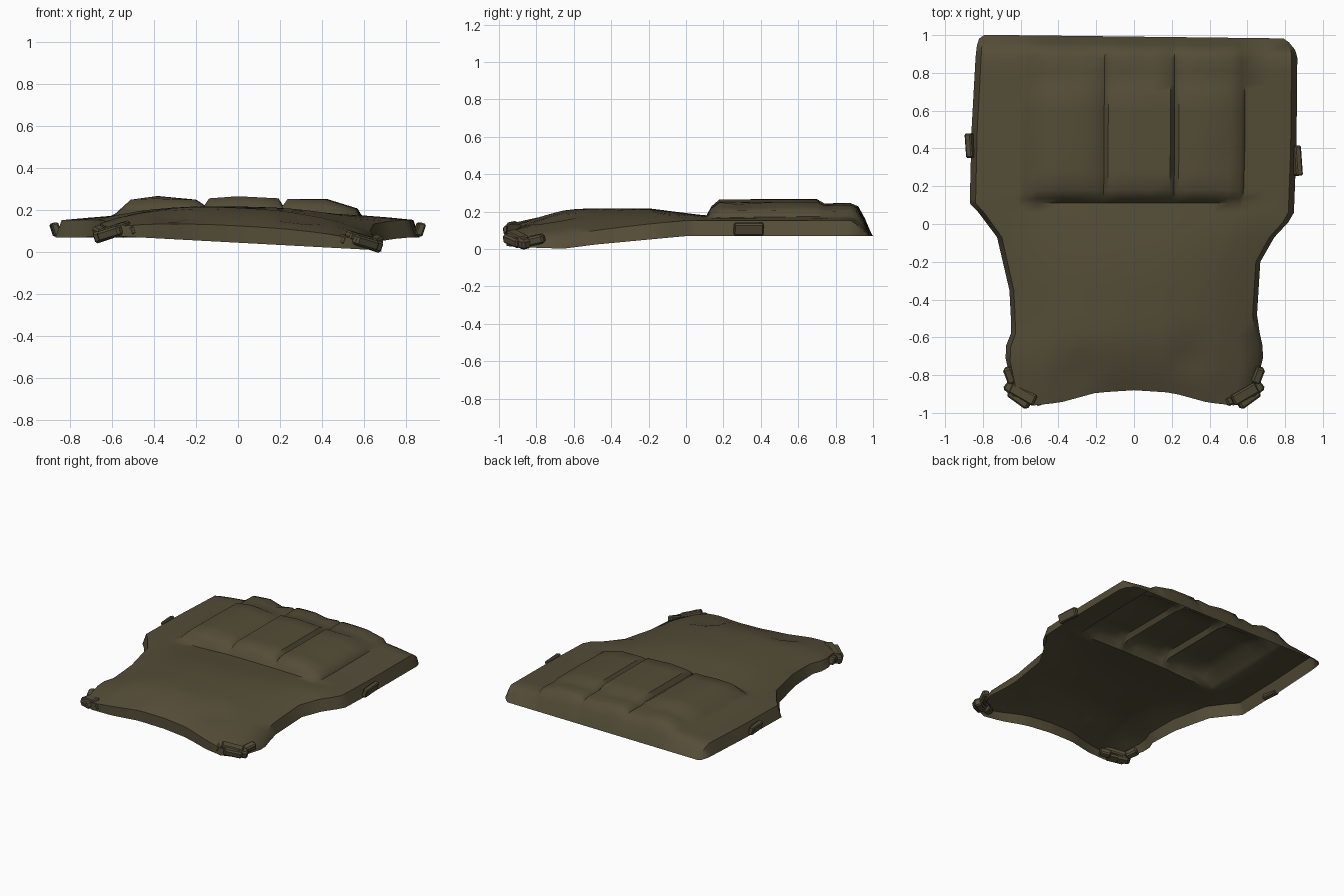
import bpy, bmesh, math
from mathutils import Matrix, Vector

if "Cube" in bpy.data.objects:
    bpy.data.objects.remove(bpy.data.objects["Cube"])

olive = bpy.data.materials.new("olive_fabric")
olive.diffuse_color = (0.088, 0.073, 0.038, 1)
olive.use_nodes = True
olive.node_tree.nodes["Principled BSDF"].inputs["Base Color"].default_value = olive.diffuse_color


def lerp(table, t):
    """Piecewise linear lookup in [(key, value), ...] with rising keys."""
    if t <= table[0][0]:
        return table[0][1]
    for (a, va), (b, vb) in zip(table, table[1:]):
        if t <= b:
            return va + (vb - va) * (t - a) / (b - a)
    return table[-1][1]


def finish(bm, name, angle):
    me = bpy.data.meshes.new(name)
    bm.to_mesh(me)
    bm.free()
    ob = bpy.data.objects.new(name, me)
    bpy.context.collection.objects.link(ob)
    me.materials.append(olive)
    bpy.ops.object.select_all(action='DESELECT')
    ob.select_set(True)
    bpy.context.view_layer.objects.active = ob
    bpy.ops.object.shade_smooth_by_angle(angle=math.radians(angle))
    return ob


# Outline and height curves along y
WIDTH_L = [(-1, .64), (-.75, .69), (-.6, .65), (-.37, .655), (-.07, .725),
           (.07, .83), (.09, .87), (.5, .86), (.95, .835), (1, .82)]
WIDTH_R = [(-1, .64), (-.77, .69), (-.5, .65), (-.18, .67), (0, .79),
           (.02, .845), (.4, .86), (.92, .865), (.97, .85), (1, .82)]
CROWN = [(-1, .125), (-.95, .14), (-.85, .17), (-.65, .21), (-.2, .217),
         (.1, .18), (.9, .19), (.94, .18), (1, .07)]
SHOULDER = [(-1, .08), (-.7, .095), (-.3, .13), (0, .15), (.9, .15), (1, .07)]
HEM = [(-1, .045), (-.72, .038), (0, .07), (1, .07)]
NECK = [(0, -.88), (.2, -.893), (.39, -.945), (.57, -.965), (.69, -.84)]

# Pouch section across x, and how far it rises along y
POUCH = [(-.6, 0), (-.57, .185), (-.5, .25), (-.38, .267), (-.2, .25), (-.157, .222),
         (-.135, .256), (0, .266), (.19, .256), (.212, .22), (.235, .252),
         (.42, .252), (.56, .208), (.58, 0)]
RISE = [(.11, 0), (.135, .55), (.18, 1), (.7, 1), (.74, .72), (.88, .78), (.925, .6), (.96, .2), (1, 0)]
# Soft dents: x, y, radius, depth
DENTS = [(-.3, -.78, .08, .025), (.3, -.7, .07, .03), (-.27, .9, .07, .03),
         (.1, .88, .08, .02), (.45, .3, .09, .015), (-.35, .17, .08, .015)]

COLS = [-.85, -.82, -.72, -.6, -.57, -.5, -.38, -.28, -.2, -.157, -.135, -.07, 0, .1,
        .19, .212, .235, .32, .42, .5, .56, .58, .7, .82, .85]
ROWS = [-1.01, -1, -.95, -.88, -.8, -.7, -.6, -.48, -.35, -.2, -.07, .01, .06, .11, .135, .18,
        .28, .38, .5, .6, .7, .74, .81, .88, .925, .96, 1]


def panel_point(c, r):
    s = abs(c) / .85
    x = c / .85 * lerp(WIDTH_L if c < 0 else WIDTH_R, r)
    y = r
    if r < -.5:                                   # scooped neckline
        y = -.5 + (max(r, -1) + .5) * (-.5 - lerp(NECK, abs(x))) / .5
    if r > .9:
        y = r - .008 - .012 * x - (.02 if s >= 1 else 0)
    hem = lerp(HEM, r)
    crown, edge = lerp(CROWN, r), lerp(SHOULDER, r)
    z = crown - (crown - edge) * s ** 2.6
    p = lerp(POUCH, c)
    if p > z:
        z += (p - z) * lerp(RISE, r)
    if r < .95:
        for dx, dy, rad, d in DENTS:
            z -= d * math.exp(-((x - dx) ** 2 + (y - dy) ** 2) / rad ** 2)
    if s >= 1 or r < -1:                          # lower rim
        z = hem
    z -= .035 * (x / .65) * min(1, max(0, -r / .7))   # twisted shoulders
    return Vector((x, y, max(z, .004)))


# Vest panel: open shell with the pouches formed in it
bm = bmesh.new()
grid = [[bm.verts.new(panel_point(c, r)) for c in COLS] for r in ROWS]
for a, b in zip(grid, grid[1:]):
    for i in range(len(COLS) - 1):
        bm.faces.new((a[i], a[i + 1], b[i + 1], b[i]))
finish(bm, "vest_panel", 50)


def block(name, loc, size, rot=(0, 0, 0)):
    bm = bmesh.new()
    bmesh.ops.create_cube(bm, size=1)
    bmesh.ops.scale(bm, vec=size, verts=bm.verts)
    bmesh.ops.bevel(bm, geom=bm.edges[:], offset=min(size) * .2, segments=1, affect='EDGES')
    m = Matrix.Rotation(math.radians(rot[2]), 4, 'Z') @ Matrix.Rotation(math.radians(rot[1]), 4, 'Y') \
        @ Matrix.Rotation(math.radians(rot[0]), 4, 'X')
    bmesh.ops.transform(bm, matrix=Matrix.Translation(loc) @ m, verts=bm.verts)
    finish(bm, name, 30)


# Side tabs on the hem
block("side_tab_left", (-.868, .415, .108), (.036, .13, .065), (0, -18, 4))
block("side_tab_right", (.864, .335, .108), (.036, .16, .065), (0, 18, 4))

# Folded strap ends at both shoulders
for side, name, lift in ((-1, "left", .045), (1, "right", 0)):
    for i, (x, y, z, sx, sy, sz, a) in enumerate([
            (.60, -.915, .048, .13, .075, .05, 36),
            (.585, -.90, .066, .15, .06, .04, 30),
            (.64, -.875, .035, .09, .06, .055, 40),
            (.655, -.80, .05, .05, .09, .05, -18),
            (.52, -.925, .055, .08, .05, .045, 30)]):
        block(f"strap_end_{name}_{i + 1}", (side * x, y, z + lift), (sx, sy, sz),
              (12, side * 14, side * a))
